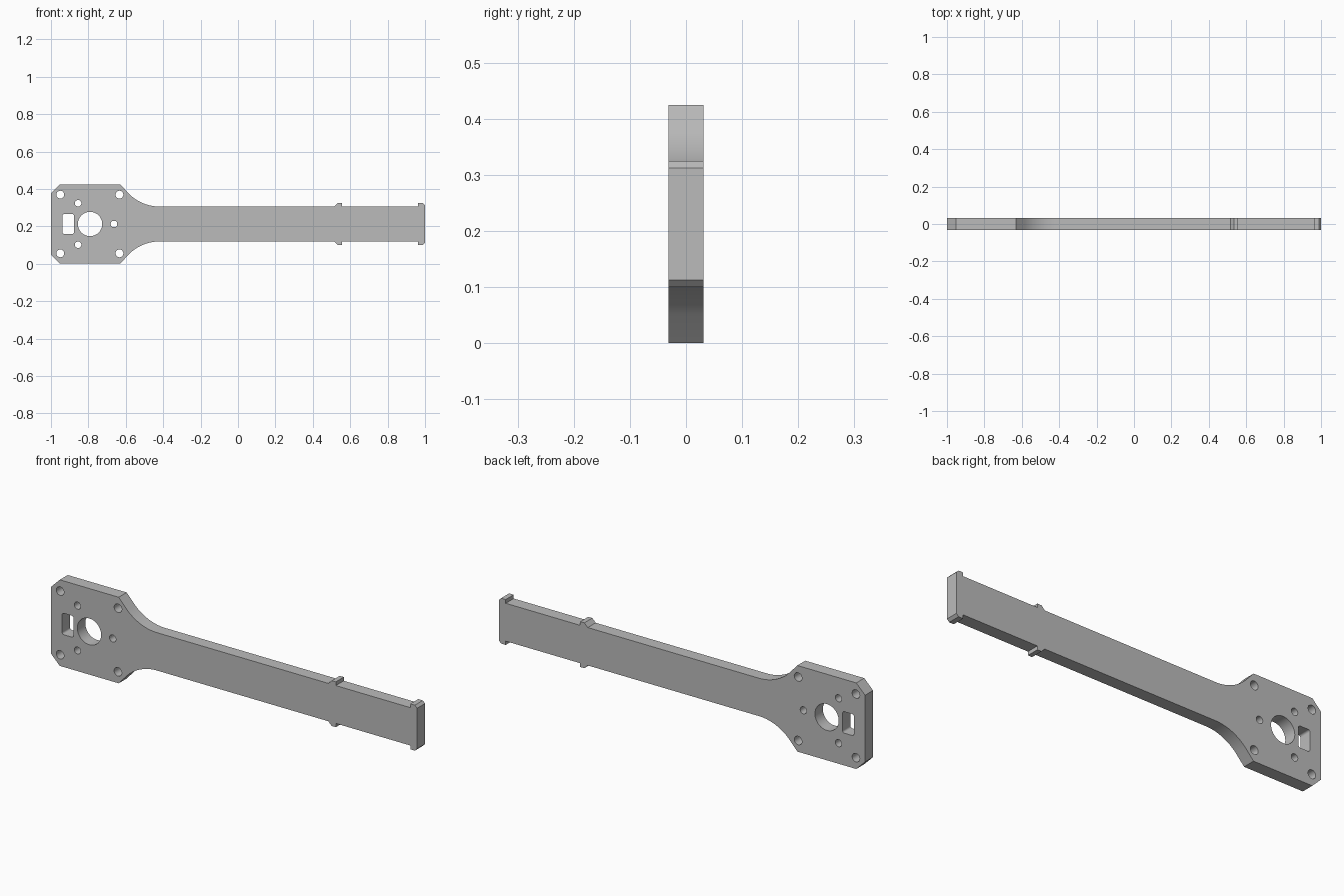
import bpy, bmesh
from math import sin, cos, pi, radians
from mathutils import Vector

cube = bpy.data.objects.get("Cube")
if cube:
    bpy.data.objects.remove(cube)

MID = 0.2125          # height of the centre line
HALF_THICK = 0.031
ARM = 0.0935          # half width of the arm
TAB = 0.112           # half width over the stops


def arc(cx, cz, r, start, end, steps):
    return [(cx + r * cos(start + (end - start) * i / steps),
             cz + r * sin(start + (end - start) * i / steps)) for i in range(steps + 1)]


def circle(cx, cz, r, steps=32):
    return arc(cx, cz, r, 0, 2 * pi, steps)[:-1]


def rounded_slot(cx, cz, hw, hh, r):
    pts = []
    for k, (sx, sz) in enumerate([(1, 1), (-1, 1), (-1, -1), (1, -1)]):
        pts += arc(cx + sx * (hw - r), cz + sz * (hh - r), r, k * pi / 2, (k + 1) * pi / 2, 5)
    return pts


# Upper half of the outline, measured from the centre line
upper = [(-1, 0.1645), (-0.952, MID), (-0.63, MID)]
R = 0.23
upper += arc(-0.42, ARM + R, R, radians(225), radians(270), 14)   # fillet into the arm
upper += [(0.515, ARM), (0.5335, TAB), (0.556, TAB), (0.556, ARM)]  # middle stop
upper += [(0.963, ARM), (0.963, TAB), (0.988, TAB), (1, 0.1)]       # end stop
outline = upper + [(x, -z) for x, z in reversed(upper)]

# Mounting holes, hub bore and slot
loops = [outline, circle(-0.791, 0, 0.065, 48), rounded_slot(-0.908, 0, 0.031, 0.053, 0.01)]
loops += [circle(x, z, 0.021) for x in (-0.95, -0.634) for z in (-0.157, 0.157)]
loops += [circle(-0.791 + 0.128 * cos(a), 0.128 * sin(a), 0.0175)
          for a in (0, 2 * pi / 3, 4 * pi / 3)]

# Fill the flat profile and extrude it through the thickness
bm = bmesh.new()
edges = []
for pts in loops:
    vs = [bm.verts.new((x, -HALF_THICK, z + MID)) for x, z in pts]
    edges += [bm.edges.new((vs[i - 1], vs[i])) for i in range(len(vs))]
bmesh.ops.triangle_fill(bm, edges=edges, use_beauty=True, normal=Vector((0, -1, 0)))
ext = bmesh.ops.extrude_face_region(bm, geom=bm.faces[:], use_keep_orig=True)
bmesh.ops.translate(bm, vec=(0, 2 * HALF_THICK, 0),
                    verts=[g for g in ext["geom"] if isinstance(g, bmesh.types.BMVert)])
bmesh.ops.recalc_face_normals(bm, faces=bm.faces[:])
mesh = bpy.data.meshes.new("motor_arm")
bm.to_mesh(mesh)
bm.free()

# Grey material
grey = bpy.data.materials.new("plain grey")
grey.use_nodes = True
colour = (0.5, 0.5, 0.5, 1)
grey.diffuse_color = colour
grey.node_tree.nodes["Principled BSDF"].inputs["Base Color"].default_value = colour
mesh.materials.append(grey)

arm = bpy.data.objects.new("motor_arm", mesh)
bpy.context.collection.objects.link(arm)
bpy.ops.object.select_all(action='DESELECT')
arm.select_set(True)
bpy.context.view_layer.objects.active = arm
bpy.ops.object.shade_smooth_by_angle(angle=radians(25))
